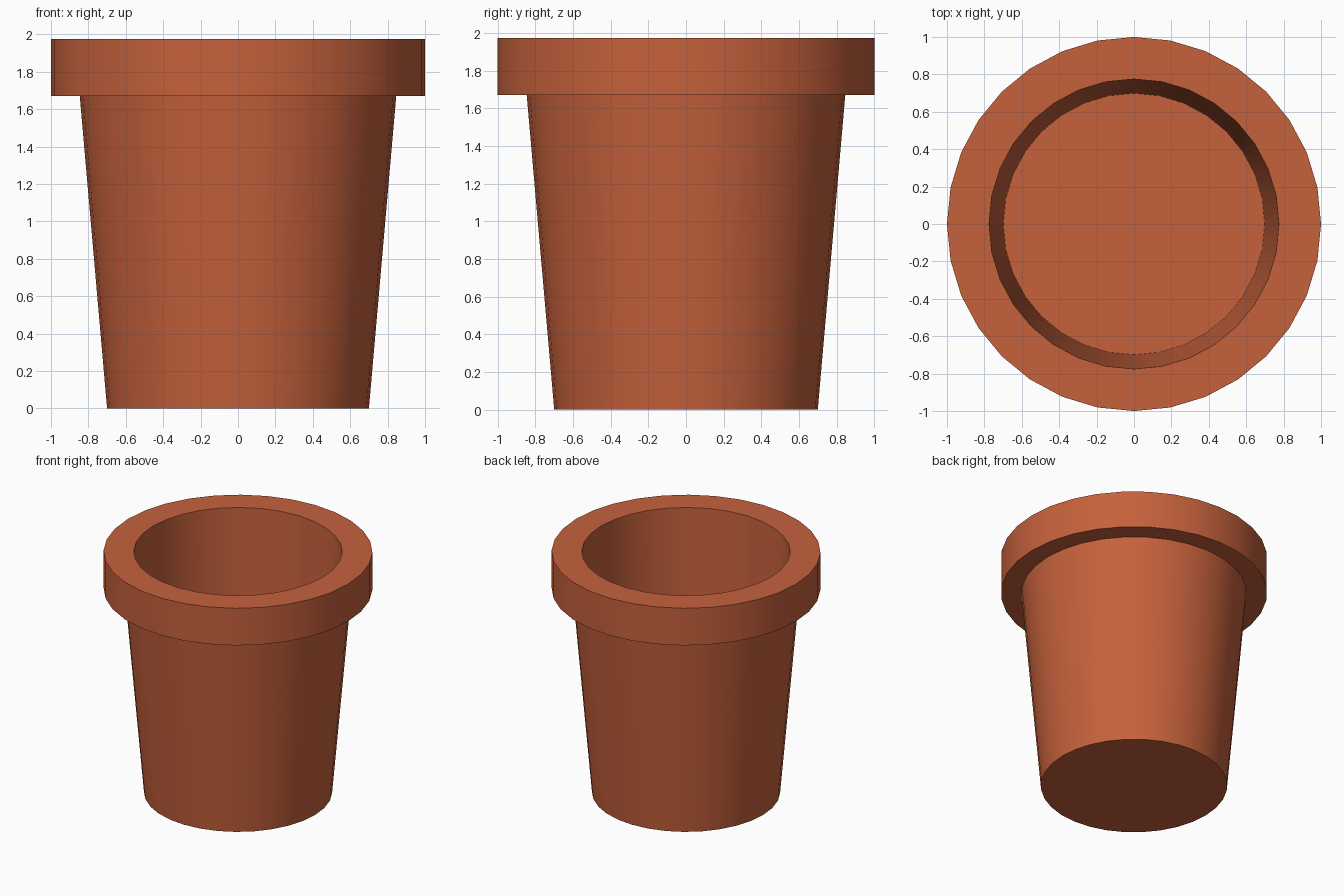
import bpy, bmesh, math

if "Cube" in bpy.data.objects:
    bpy.data.objects.remove(bpy.data.objects["Cube"])

SIDES = 32

terracotta = bpy.data.materials.new("terracotta")
terracotta.diffuse_color = (0.56, 0.12, 0.045, 1.0)
terracotta.use_nodes = True
terracotta.node_tree.nodes["Principled BSDF"].inputs["Base Color"].default_value = terracotta.diffuse_color


def lathe(name, profile):
    """Turn an (radius, height) outline around z; the ends are capped."""
    bm = bmesh.new()
    rings = []
    for r, z in profile:
        rings.append([bm.verts.new((r * math.cos(2 * math.pi * i / SIDES),
                                    r * math.sin(2 * math.pi * i / SIDES), z))
                      for i in range(SIDES)])
    for a, b in zip(rings, rings[1:]):
        for i in range(SIDES):
            j = (i + 1) % SIDES
            bm.faces.new((a[i], a[j], b[j], b[i]))
    bm.faces.new(rings[0][::-1])
    bm.faces.new(rings[-1])
    bmesh.ops.recalc_face_normals(bm, faces=bm.faces)
    mesh = bpy.data.meshes.new(name)
    bm.to_mesh(mesh)
    bm.free()
    mesh.materials.append(terracotta)
    obj = bpy.data.objects.new(name, mesh)
    bpy.context.collection.objects.link(obj)
    bpy.ops.object.select_all(action='DESELECT')
    obj.select_set(True)
    bpy.context.view_layer.objects.active = obj
    bpy.ops.object.shade_smooth_by_angle(angle=math.radians(30))
    return obj


# Tapered pot with overhanging rim, flat lip and hollow inside
lathe("flower_pot", [
    (0.70, 0.0),      # base
    (0.846, 1.67),    # top of tapered wall
    (1.0, 1.67),      # underside of rim
    (1.0, 1.975),     # outer lip
    (0.775, 1.975),   # inner lip
    (0.699, 0.01),    # inside floor
])
